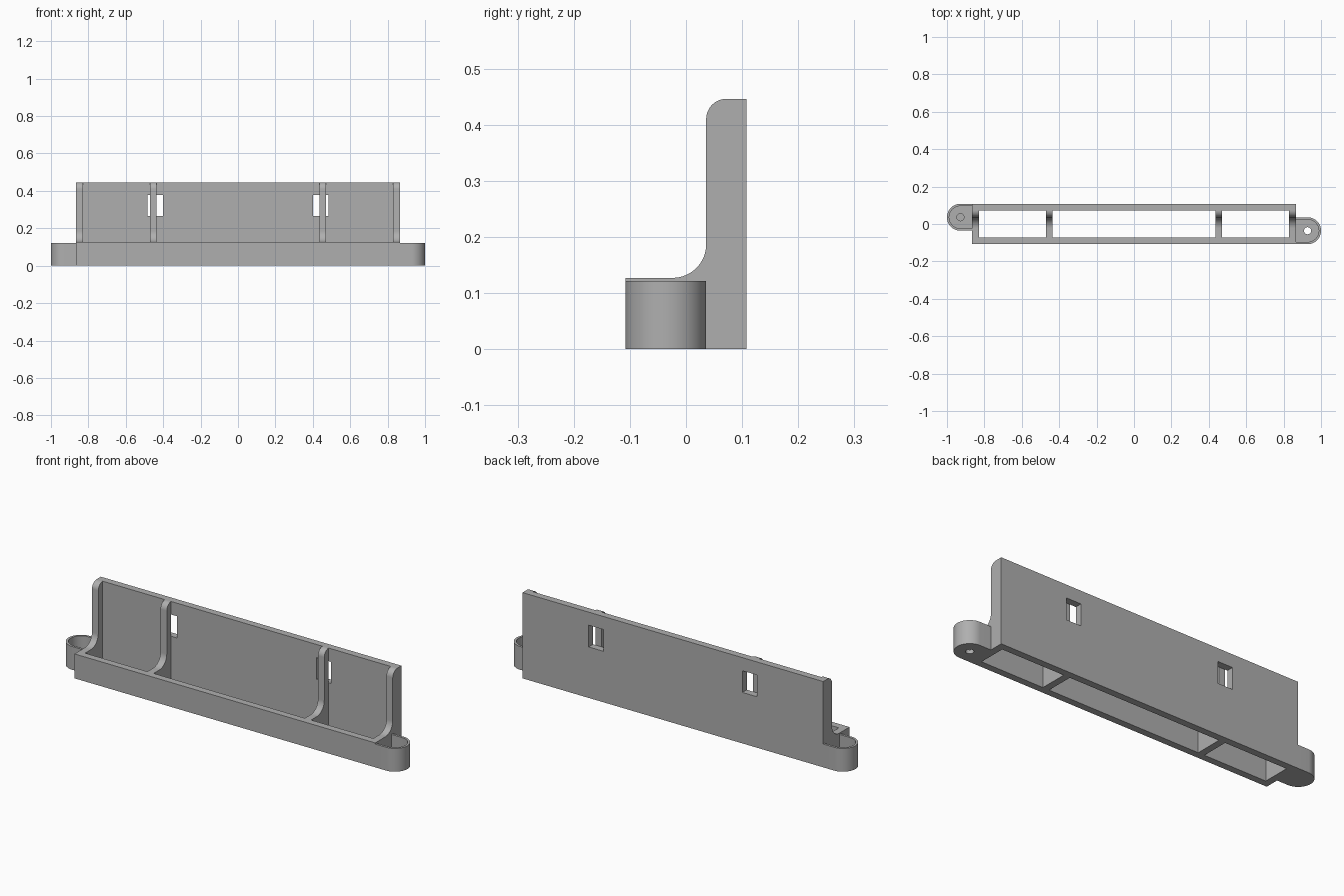
import bpy, bmesh, math
from mathutils import Matrix

cube = bpy.data.objects.get("Cube")
if cube:
    bpy.data.objects.remove(cube, do_unlink=True)

grey = bpy.data.materials.new("plain_grey")
grey.use_nodes = True
grey.diffuse_color = (0.43, 0.43, 0.43, 1)
grey.node_tree.nodes["Principled BSDF"].inputs["Base Color"].default_value = (0.43, 0.43, 0.43, 1)

# Main sizes
HALF_X, HALF_Y = 0.865, 0.108
WALL = 0.036
BASE_H, TOP = 0.127, 0.446
EAR_H, EAR_R, RIM, FLOOR = 0.121, 0.072, 0.012, 0.02


def arc(cx, cy, r, start, end, steps=16):
    angles = [math.radians(start + (end - start) * i / steps) for i in range(steps + 1)]
    return [(cx + r * math.cos(a), cy + r * math.sin(a)) for a in angles]


def prism(name, outline, low, high, axis="z"):
    """Extrude a closed outline along z (xy outline) or x (yz outline)."""
    bm = bmesh.new()
    place = (lambda p: (p[0], p[1], low)) if axis == "z" else (lambda p: (low, p[0], p[1]))
    face = bm.faces.new([bm.verts.new(place(p)) for p in outline])
    moved = bmesh.ops.extrude_face_region(bm, geom=[face])["geom"]
    step = high - low
    bmesh.ops.translate(bm, verts=[v for v in moved if isinstance(v, bmesh.types.BMVert)],
                        vec=(0, 0, step) if axis == "z" else (step, 0, 0))
    bmesh.ops.recalc_face_normals(bm, faces=bm.faces)
    mesh = bpy.data.meshes.new(name)
    bm.to_mesh(mesh)
    bm.free()
    mesh.materials.append(grey)
    obj = bpy.data.objects.new(name, mesh)
    bpy.context.collection.objects.link(obj)
    return obj


def box(name, x0, x1, y0, y1, z0, z1):
    return prism(name, [(x0, y0), (x1, y0), (x1, y1), (x0, y1)], z0, z1)


def cut(obj, cutters):
    """Subtract the cutters, bake the result and remove the cutters."""
    for c in cutters:
        mod = obj.modifiers.new("cut", "BOOLEAN")
        mod.operation, mod.solver, mod.object = "DIFFERENCE", "EXACT", c
    bpy.context.view_layer.update()
    graph = bpy.context.evaluated_depsgraph_get()
    baked = bpy.data.meshes.new_from_object(obj.evaluated_get(graph))
    obj.modifiers.clear()
    obj.data = baked
    for c in cutters:
        bpy.data.objects.remove(c, do_unlink=True)


def smooth(obj):
    bpy.ops.object.select_all(action="DESELECT")
    obj.select_set(True)
    bpy.context.view_layer.objects.active = obj
    bpy.ops.object.shade_smooth_by_angle(angle=math.radians(30))


# Long walls, the back one with two windows
inner_y = HALF_Y - WALL
box("front_wall", -HALF_X, HALF_X, -HALF_Y, -inner_y, 0, BASE_H)
back = box("back_wall", -HALF_X, HALF_X, inner_y, HALF_Y, 0, TOP)
cut(back, [box("window_cutter", s * 0.442 - 0.042, s * 0.442 + 0.042, 0, 0.2, 0.265, 0.378)
           for s in (-1, 1)])

# Curved ribs: low in front, filleted up to a rounded top at the back wall
FILLET = 0.06
rib_front = inner_y - WALL
profile = [(inner_y, 0), (-inner_y, 0), (-inner_y, BASE_H)]
profile += arc(rib_front - FILLET, BASE_H + FILLET, FILLET, -90, 0)
profile += arc(inner_y, TOP - WALL, WALL, 180, 90)
for name, x in (("right_end_rib", -HALF_X), ("right_inner_rib", -0.471),
                ("left_inner_rib", 0.435), ("left_end_rib", HALF_X - WALL)):
    smooth(prism(name, profile, x, x + WALL, "x"))


# Hollow mounting ears at opposite corners
def ear(name, through):
    cx, cy = 1 - EAR_R, EAR_R / 2 - EAR_R

    def tab(r):
        return [(HALF_X, cy - r)] + arc(cx, cy, r, -90, 90, 32) + [(HALF_X, cy + r)]

    obj = prism(name, tab(EAR_R), 0, EAR_H)
    pocket = prism("pocket_cutter", tab(EAR_R - RIM), FLOOR, EAR_H + 0.1)
    hole = prism("hole_cutter", arc(cx, cy, 0.019, 0, 352.5, 47),
                 -0.1 if through else FLOOR / 2, FLOOR + 0.05)
    cut(obj, [pocket, hole])
    smooth(obj)
    return obj


ear("left_ear", True)
ear("right_ear", False).data.transform(Matrix.Rotation(math.pi, 4, "Z"))
